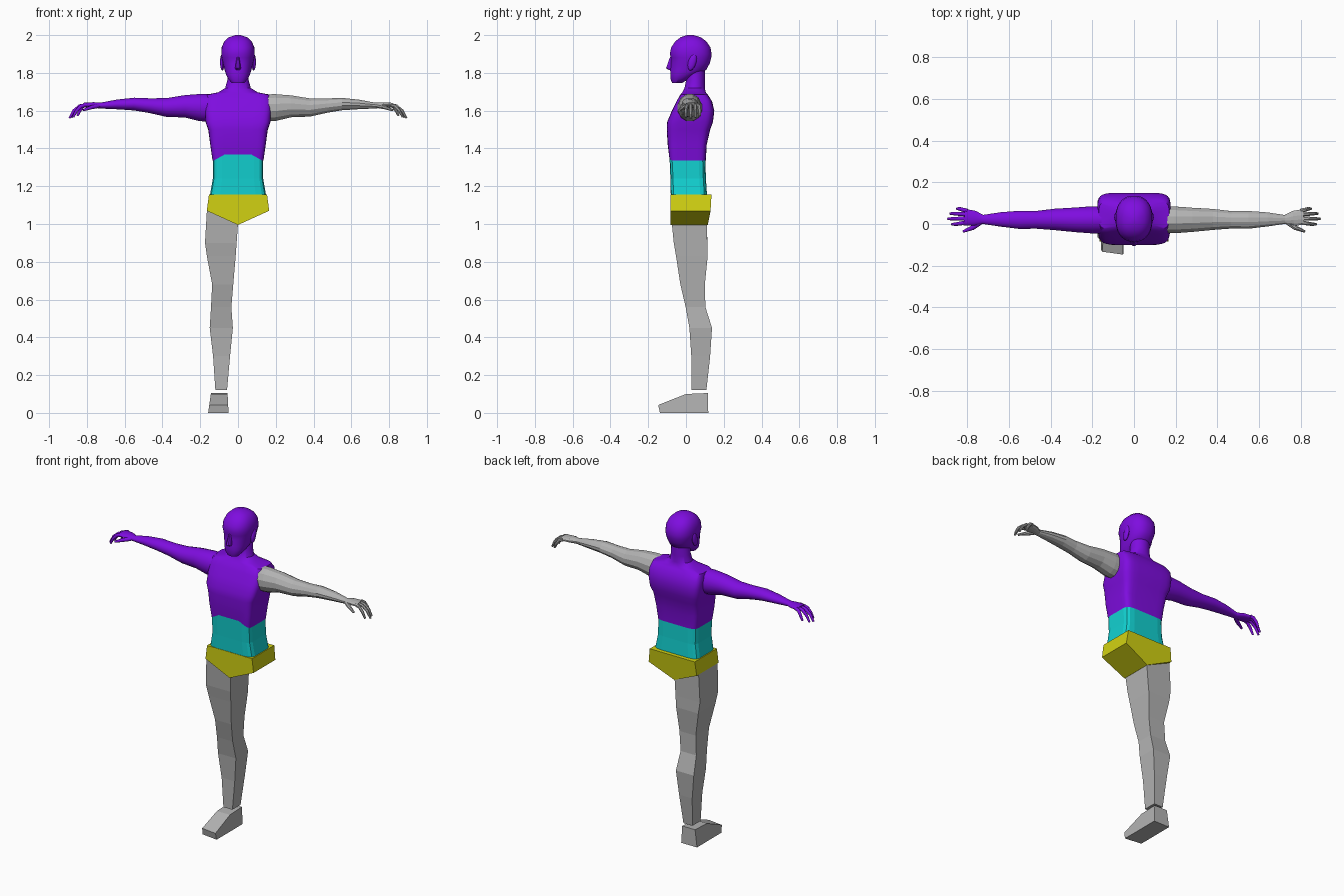
import bpy, bmesh, math
from mathutils import Vector

if "Cube" in bpy.data.objects:
    bpy.data.objects.remove(bpy.data.objects["Cube"])


def material(name, rgb):
    m = bpy.data.materials.new(name)
    m.diffuse_color = (*rgb, 1)
    m.use_nodes = True
    m.node_tree.nodes["Principled BSDF"].inputs["Base Color"].default_value = m.diffuse_color
    return m


purple = material("purple", (0.21, 0.004, 0.74))
cyan = material("cyan", (0.006, 0.64, 0.64))
yellow = material("yellow", (0.64, 0.64, 0.006))
grey = material("grey", (0.45, 0.45, 0.45))


def skin(bm, rings, caps=(True, True)):
    """Bridge a list of equal-length point rings."""
    vs = [[bm.verts.new(p) for p in r] for r in rings]
    n = len(vs[0])
    for a, b in zip(vs, vs[1:]):
        for i in range(n):
            bm.faces.new((a[i], a[(i + 1) % n], b[(i + 1) % n], b[i]))
    if caps[0]:
        bm.faces.new(vs[0])
    if caps[1]:
        bm.faces.new(vs[-1])


def finish(bm, name, mat, smooth=None):
    bmesh.ops.recalc_face_normals(bm, faces=bm.faces)
    me = bpy.data.meshes.new(name)
    bm.to_mesh(me)
    bm.free()
    me.materials.append(mat)
    ob = bpy.data.objects.new(name, me)
    bpy.context.collection.objects.link(ob)
    if smooth:
        bpy.ops.object.select_all(action='DESELECT')
        ob.select_set(True)
        bpy.context.view_layer.objects.active = ob
        bpy.ops.object.shade_smooth_by_angle(angle=math.radians(smooth))
    return ob


def section(z, x0, x1, y0, y1, n=2, seg=32):
    """Horizontal superellipse ring; seg=4 with a large n is a rectangle."""
    pts = []
    for i in range(seg):
        a = (i + 0.5) * 2 * math.pi / seg
        c, s = math.cos(a), math.sin(a)
        c = math.copysign(abs(c) ** (2 / n), c)
        s = math.copysign(abs(s) ** (2 / n), s)
        pts.append(Vector(((x0 + x1) / 2 + c * (x1 - x0) / 2,
                           (y0 + y1) / 2 + s * (y1 - y0) / 2, z)))
    return pts


def tube(bm, path, seg):
    """Elliptical tube through (x, y, z, half width, half height) points."""
    rings = []
    for i, (x, y, z, w, h) in enumerate(path):
        a, b = path[max(i - 1, 0)], path[min(i + 1, len(path) - 1)]
        t = (Vector(b[:3]) - Vector(a[:3])).normalized()
        u = (Vector((0, 1, 0)) - t * t.y).normalized()
        v = t.cross(u)
        angles = [2 * math.pi * (k + 0.5) / seg for k in range(seg)]
        rings.append([Vector((x, y, z)) + u * w * math.cos(k) + v * h * math.sin(k)
                      for k in angles])
    skin(bm, rings)


def notch(ring):
    """Raise the front of a ring into an inverted V."""
    for p in ring:
        if p.y < 0:
            p.z += 0.072 * max(0, 1 - abs(p.x) / 0.13)


# Chest, shoulders and neck: z, half width, front y, back y, squareness
rings = [section(z, -h, h, a, b, n) for z, h, a, b, n in [
    (1.335, 0.135, -0.09, 0.105, 7), (1.42, 0.147, -0.097, 0.11, 7),
    (1.50, 0.158, -0.102, 0.128, 6), (1.54, 0.172, -0.1, 0.143, 6),
    (1.60, 0.176, -0.075, 0.15, 6), (1.65, 0.176, -0.05, 0.138, 6),
    (1.685, 0.168, -0.03, 0.115, 5), (1.697, 0.105, -0.02, 0.105, 3),
    (1.72, 0.068, -0.008, 0.1, 2), (1.76, 0.057, 0.0, 0.1, 2),
    (1.83, 0.056, 0.0, 0.1, 2)]]
notch(rings[0])
bm = bmesh.new()
skin(bm, rings, (False, True))
finish(bm, "chest_and_neck", purple, 40)

# Head with its jaw, nose and ears
bm = bmesh.new()
rings = [section(z, -h, h, a, b, 2.3) for z, h, a, b in [
    (1.747, 0.034, -0.074, -0.02), (1.768, 0.052, -0.082, 0.015),
    (1.792, 0.064, -0.083, 0.06), (1.815, 0.071, -0.084, 0.107),
    (1.85, 0.08, -0.079, 0.126), (1.88, 0.087, -0.08, 0.134),
    (1.90, 0.089, -0.086, 0.136), (1.935, 0.087, -0.079, 0.13),
    (1.967, 0.073, -0.057, 0.108), (1.988, 0.05, -0.03, 0.08),
    (2.0, 0.015, 0.005, 0.04)]]
skin(bm, rings)
finish(bm, "head", purple, 50)

bm = bmesh.new()
skin(bm, [section(z, -h, h, a, -0.065, 2, 8) for z, h, a in
          [(1.815, 0.012, -0.092), (1.825, 0.017, -0.107), (1.885, 0.007, -0.085)]])
finish(bm, "nose", purple, 40)

for s, side in ((-1, "left"), (1, "right")):
    bm = bmesh.new()
    bmesh.ops.create_uvsphere(bm, u_segments=12, v_segments=8, radius=1)
    for v in bm.verts:
        v.co = Vector((s * 0.083 + v.co.x * 0.012,
                       0.033 + v.co.y * 0.022 + v.co.z * 0.01,
                       1.857 + v.co.z * 0.045))
    finish(bm, side + "_ear", purple, 40)

# Waist
rings = [section(z, -h, h, a, b, 7, 16) for z, h, a, b in [
    (1.15, 0.15, -0.081, 0.112), (1.24, 0.134, -0.083, 0.106),
    (1.345, 0.134, -0.0885, 0.103)]]
notch(rings[-1])
bm = bmesh.new()
skin(bm, rings, (True, False))
finish(bm, "waist", cyan)

# Pelvis: five-sided prism, slightly shallower at the bottom
profile = [(-0.154, 1.155, 0.135), (0.154, 1.155, 0.135), (0.165, 1.07, 0.13),
           (0, 0.995, 0.115), (-0.165, 1.07, 0.13)]
bm = bmesh.new()
skin(bm, [[(x, -0.083, z) for x, z, b in profile],
          [(x, b, z) for x, z, b in profile]])
finish(bm, "pelvis", yellow)

# Arms with hands; one is smooth, the other faceted
arm_path = [(0.16, 0.02, 1.615, 0.066, 0.074), (0.20, 0.02, 1.617, 0.066, 0.073),
            (0.28, 0.02, 1.623, 0.06, 0.06), (0.38, 0.022, 1.617, 0.052, 0.05),
            (0.47, 0.02, 1.627, 0.043, 0.039), (0.55, 0.02, 1.635, 0.044, 0.034),
            (0.64, 0.022, 1.633, 0.035, 0.026), (0.725, 0.022, 1.627, 0.022, 0.016),
            (0.765, 0.028, 1.63, 0.036, 0.015), (0.815, 0.033, 1.63, 0.04, 0.012)]
fingers = [(-0.001, 0.873), (0.025, 0.892), (0.05, 0.882), (0.073, 0.85)]


def arm(s, name, mat, seg, smooth):
    bm = bmesh.new()
    tube(bm, [(s * p[0], *p[1:]) for p in arm_path], seg)
    for y, tip in fingers:
        d = tip - 0.80
        base = 0.033 + (y - 0.033) * 0.75
        tube(bm, [(s * 0.80, base, 1.63, 0.011, 0.011),
                  (s * (0.80 + d * 0.4), (y + base) / 2, 1.625, 0.010, 0.010),
                  (s * (0.80 + d * 0.75), y, 1.60, 0.009, 0.009),
                  (s * tip, y, 1.56 + (0.892 - tip) * 0.3, 0.006, 0.006)], 8)
    tube(bm, [(s * 0.74, 0.008, 1.625, 0.014, 0.012),
              (s * 0.775, -0.018, 1.618, 0.012, 0.011),
              (s * 0.82, -0.036, 1.602, 0.006, 0.006)], 8)
    return finish(bm, name, mat, smooth)


arm(-1, "smooth_arm", purple, 20, 50)
arm(1, "faceted_arm", grey, 12, None)

# Leg: z, outer x, inner x, front y, back y
leg = [(1.0, -0.165, 0.0, -0.075, 0.112), (0.90, -0.175, -0.007, -0.065, 0.113),
       (0.83, -0.165, -0.012, -0.053, 0.115), (0.68, -0.137, -0.025, -0.03, 0.1),
       (0.56, -0.143, -0.035, -0.002, 0.103), (0.45, -0.15, -0.027, 0.018, 0.138),
       (0.30, -0.132, -0.042, 0.028, 0.128), (0.12, -0.12, -0.058, 0.028, 0.108)]
for name, part in (("thigh", leg[:6]), ("calf", leg[5:])):
    bm = bmesh.new()
    rings = [section(*r, 200, 4) for r in part]
    if name == "thigh":
        for p in rings[0]:          # hip cut follows the pelvis slope
            p.z -= p.x * 0.43
    skin(bm, rings)
    finish(bm, name, grey)

# Foot: side profile swept across, narrower at the top, toe skewed
bm = bmesh.new()
side = [(-0.138, 0), (-0.147, 0.042), (0.0, 0.1), (0.116, 0.105), (0.118, 0)]
outer = [(-0.158 + z * 0.14, y + (0.014 if y < -0.1 else 0), z) for y, z in side]
inner = [(-0.05 - z * 0.05, y, z) for y, z in side]
skin(bm, [outer, inner])
finish(bm, "foot", grey)
